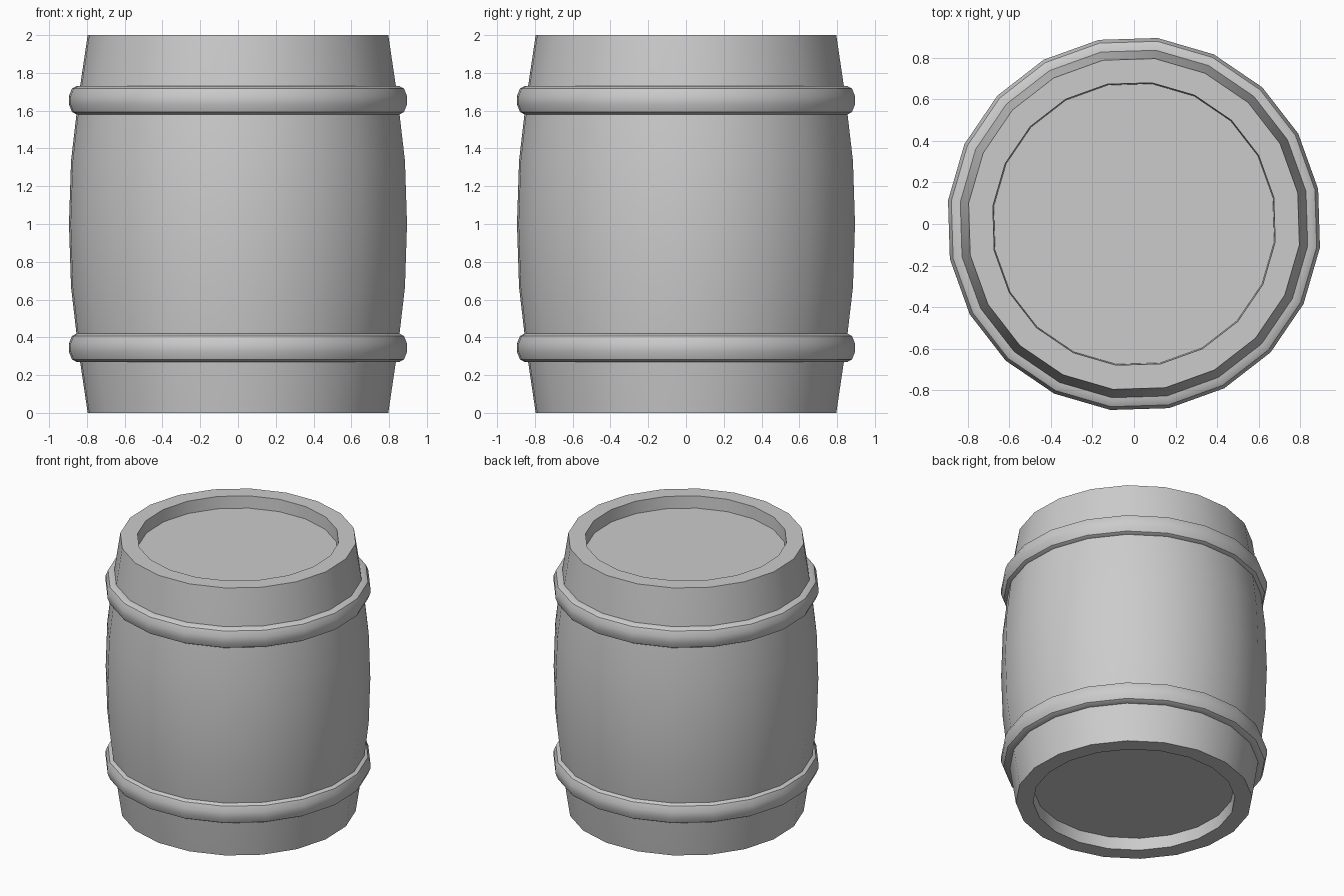
import bpy, bmesh, math

if "Cube" in bpy.data.objects:
    bpy.data.objects.remove(bpy.data.objects["Cube"])

SIDES = 20
OFFSET = math.radians(10.8)


def lathe(name, profile, closed=False):
    """Revolve (radius, z) points around z; open profiles get end caps."""
    bm = bmesh.new()
    rings = []
    for r, z in profile:
        ring = []
        for i in range(SIDES):
            a = OFFSET + 2 * math.pi * i / SIDES
            ring.append(bm.verts.new((r * math.cos(a), r * math.sin(a), z)))
        rings.append(ring)
    pairs = list(zip(rings, rings[1:]))
    if closed:
        pairs.append((rings[-1], rings[0]))
    else:
        bm.faces.new(rings[0])
        bm.faces.new(rings[-1])
    for lo, hi in pairs:
        for i in range(SIDES):
            j = (i + 1) % SIDES
            bm.faces.new((lo[i], lo[j], hi[j], hi[i]))
    bmesh.ops.recalc_face_normals(bm, faces=bm.faces)
    mesh = bpy.data.meshes.new(name)
    bm.to_mesh(mesh)
    bm.free()
    obj = bpy.data.objects.new(name, mesh)
    bpy.context.collection.objects.link(obj)
    bpy.ops.object.select_all(action='DESELECT')
    obj.select_set(True)
    bpy.context.view_layer.objects.active = obj
    bpy.ops.object.shade_smooth_by_angle(angle=math.radians(30))
    return obj


# Bulging body with a recessed lid at each end
half = [(0.68, 0.09), (0.685, 0.0), (0.802, 0.0), (0.852, 0.333), (0.891, 0.667)]
body = half + [(0.902, 1.0)] + [(r, 2 - z) for r, z in reversed(half)]
lathe("barrel_body", body)

# Rounded hoops near the top and bottom
hoop = [(0.82, -0.075), (0.862, -0.075), (0.886, -0.062), (0.902, -0.022),
        (0.902, 0.022), (0.886, 0.062), (0.862, 0.075), (0.82, 0.075)]
for name, z0 in (("lower_hoop", 0.345), ("upper_hoop", 1.655)):
    lathe(name, [(r, z + z0) for r, z in hoop], closed=True)
